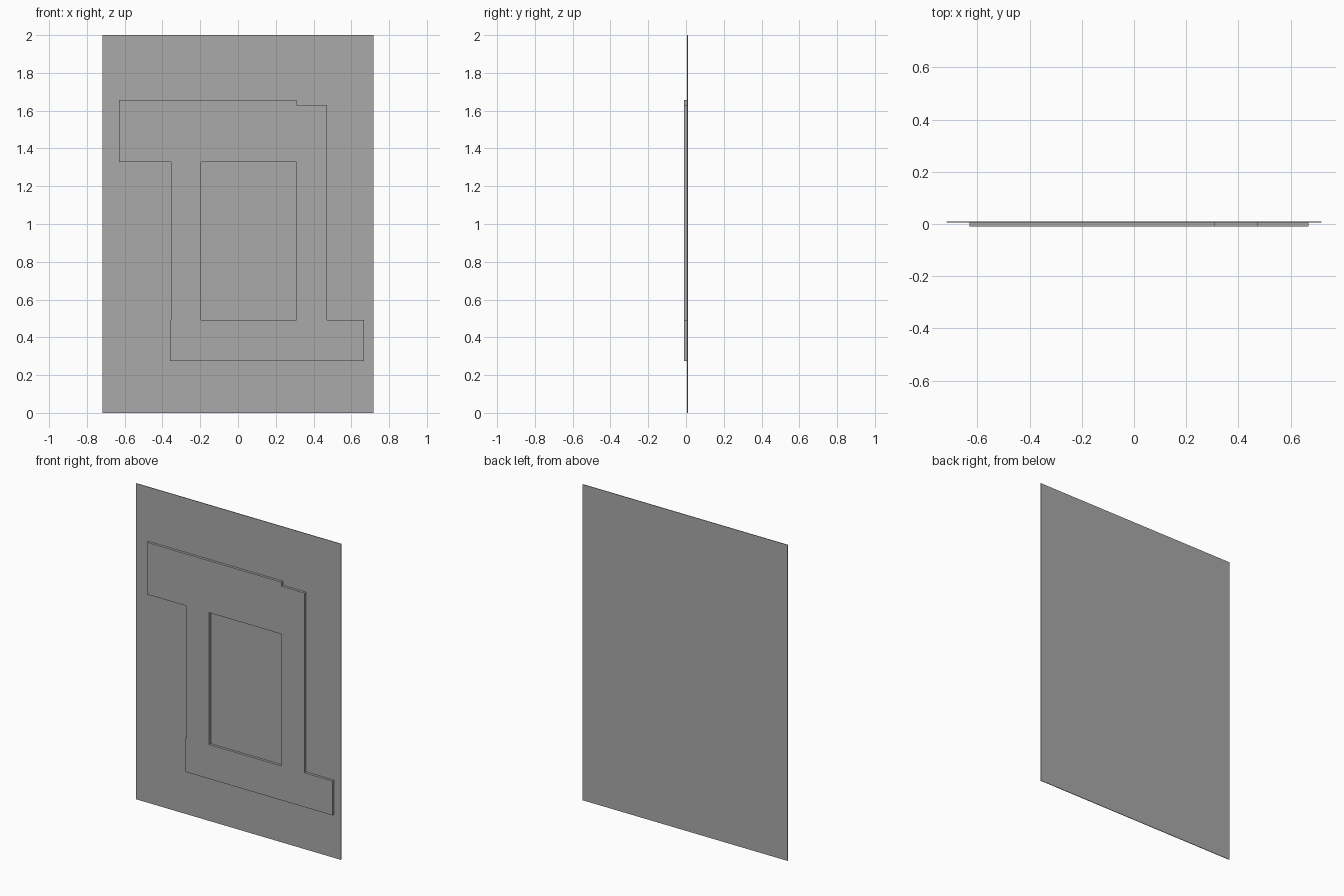
import bpy
import bmesh

cube = bpy.data.objects.get("Cube")
if cube:
    bpy.data.objects.remove(cube, do_unlink=True)

grey = bpy.data.materials.new("plain grey")
grey.use_nodes = True
colour = (0.4, 0.4, 0.4, 1)
grey.diffuse_color = colour
grey.node_tree.nodes["Principled BSDF"].inputs["Base Color"].default_value = colour

FRONT, JOIN, BACK = -0.01, 0.006, 0.01


def slab(name, outline, y0, y1):
    """Extrude an x-z outline from y0 back to y1."""
    bm = bmesh.new()
    face = bm.faces.new([bm.verts.new((x, y0, z)) for x, z in outline])
    out = bmesh.ops.extrude_face_region(bm, geom=[face])
    moved = [v for v in out["geom"] if isinstance(v, bmesh.types.BMVert)]
    bmesh.ops.translate(bm, verts=moved, vec=(0, y1 - y0, 0))
    bmesh.ops.recalc_face_normals(bm, faces=bm.faces)
    mesh = bpy.data.meshes.new(name)
    bm.to_mesh(mesh)
    bm.free()
    mesh.materials.append(grey)
    obj = bpy.data.objects.new(name, mesh)
    bpy.context.collection.objects.link(obj)
    return obj


def box(x0, x1, z0, z1):
    return [(x0, z0), (x1, z0), (x1, z1), (x0, z1)]


# Thin backing sheet
slab("backing_sheet", box(-0.717, 0.717, 0, 2), JOIN, BACK)

# Raised bars that frame the central opening, butted edge to edge
bars = {
    "top_bar": box(-0.63, 0.31, 1.327, 1.656),
    "right_upright": box(-0.355, -0.195, 0.492, 1.327),
    "left_upright": box(0.31, 0.472, 0.492, 1.63),
    "bottom_bar": box(-0.36, 0.668, 0.275, 0.492),
}
for name, outline in bars.items():
    slab(name, outline, FRONT, JOIN)
